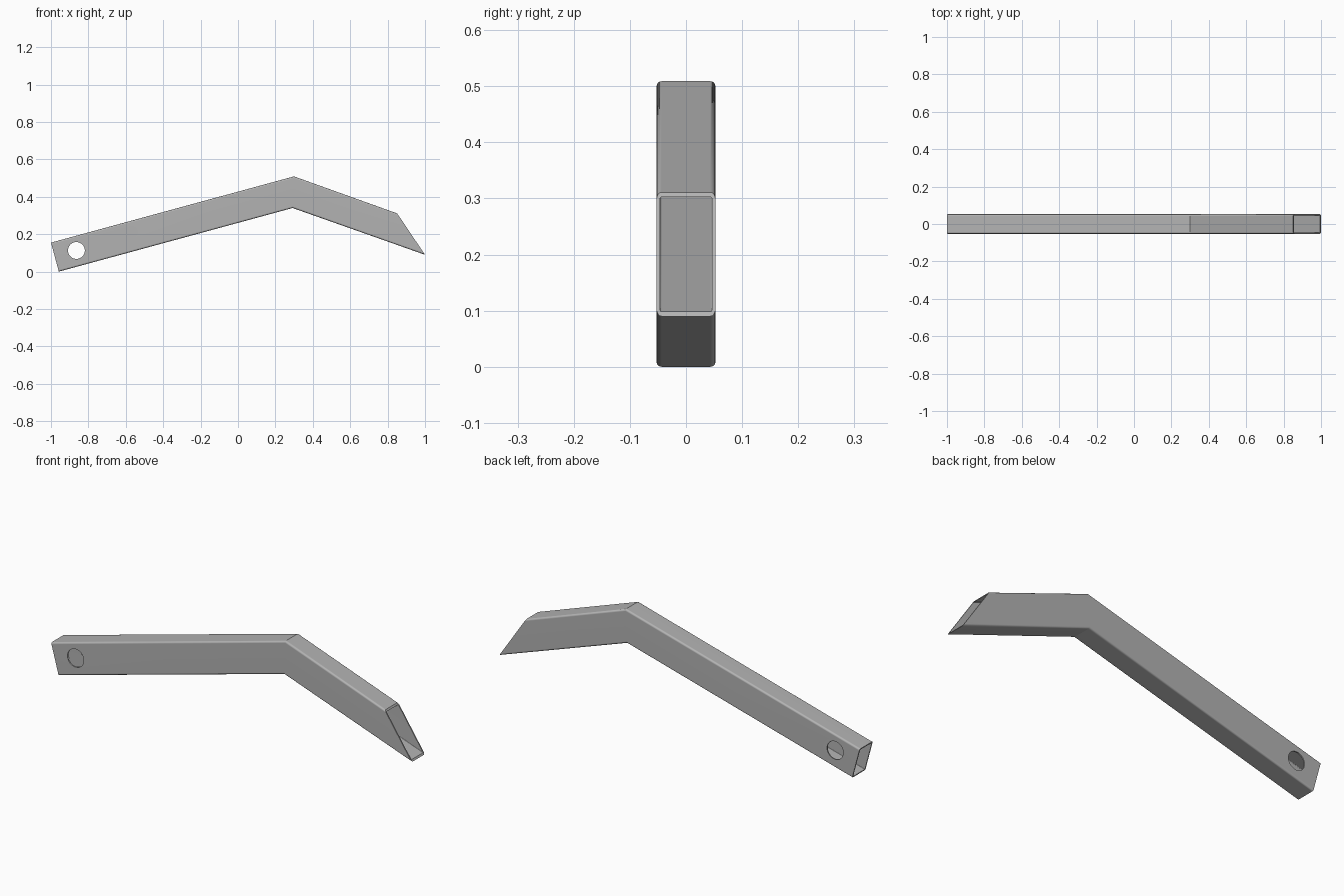
import bpy, bmesh, math
from mathutils import Vector

cube = bpy.data.objects.get("Cube")
if cube:
    bpy.data.objects.remove(cube, do_unlink=True)

HALF_W, HEIGHT, WALL = 0.0525, 0.16, 0.006

# Bottom and top points (x, z) of the square end, the bend and the slanted end
STATIONS = [((-0.958, 0.0), (-1.0, 0.155)),
            ((0.292, 0.340), (0.299, 0.509)),
            ((1.0, 0.09), (0.851, 0.311))]


def section(inset, radius, steps=4):
    """Rounded rectangle as (y, share of the height)."""
    points = []
    w, h = HALF_W - inset - radius, HEIGHT / 2 - inset - radius
    for corner, (sy, sz) in enumerate([(1, 1), (-1, 1), (-1, -1), (1, -1)]):
        for i in range(steps + 1):
            a = math.pi / 2 * (corner + i / steps)
            y = sy * w + radius * math.cos(a)
            z = sz * h + radius * math.sin(a)
            points.append((y, z / HEIGHT + 0.5))
    return points


def add_rings(bm, profile):
    rings = []
    for low, high in STATIONS:
        low, high = Vector((low[0], 0, low[1])), Vector((high[0], 0, high[1]))
        rings.append([bm.verts.new(low.lerp(high, t) + Vector((0, y, 0)))
                      for y, t in profile])
    return rings


def bridge(bm, a, b):
    n = len(a)
    for i in range(n):
        j = (i + 1) % n
        bm.faces.new((a[i], a[j], b[j], b[i]))


# Hollow bent tube, open at both ends
bm = bmesh.new()
outer = add_rings(bm, section(0, 0.009))
inner = add_rings(bm, section(WALL, 0.003))
for rings in (outer, inner):
    for a, b in zip(rings, rings[1:]):
        bridge(bm, a, b)
for end in (0, -1):
    bridge(bm, outer[end], inner[end])
bmesh.ops.recalc_face_normals(bm, faces=bm.faces)
mesh = bpy.data.meshes.new("bent_tube")
bm.to_mesh(mesh)
bm.free()
tube = bpy.data.objects.new("bent_tube", mesh)
bpy.context.collection.objects.link(tube)

# Bare metal
metal = bpy.data.materials.new("grey_metal")
metal.use_nodes = True
colour = (0.45, 0.45, 0.45, 1)
metal.diffuse_color = colour
metal.node_tree.nodes["Principled BSDF"].inputs["Base Color"].default_value = colour
mesh.materials.append(metal)

# Round hole through both side walls
bpy.ops.mesh.primitive_cylinder_add(vertices=48, radius=0.045, depth=0.4,
                                    location=(-0.864, 0, 0.113),
                                    rotation=(math.pi / 2, 0, 0))
cutter = bpy.context.object
cutter.name = "hole_cutter"
cutter.data.materials.append(metal)
cut = tube.modifiers.new("pin_hole", 'BOOLEAN')
cut.operation = 'DIFFERENCE'
cut.solver = 'EXACT'
cut.object = cutter
bpy.ops.object.select_all(action='DESELECT')
tube.select_set(True)
bpy.context.view_layer.objects.active = tube
bpy.ops.object.modifier_apply(modifier=cut.name)
bpy.data.objects.remove(cutter, do_unlink=True)

# Smooth corners with flat walls
bpy.ops.object.shade_smooth_by_angle(angle=math.radians(30))
weighted = tube.modifiers.new("flat_walls", 'WEIGHTED_NORMAL')
weighted.keep_sharp = True
